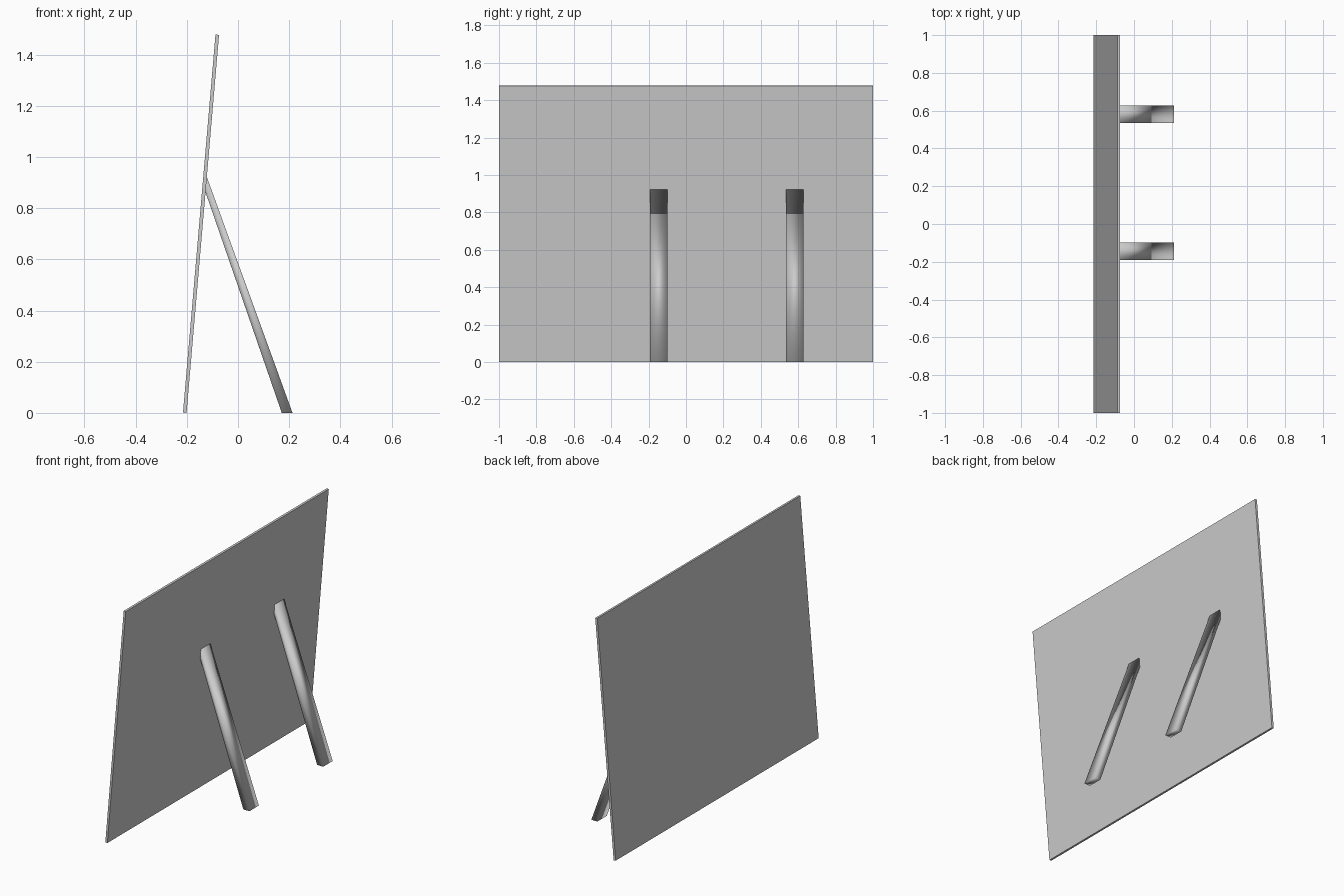
import bpy, bmesh

if "Cube" in bpy.data.objects:
    bpy.data.objects.remove(bpy.data.objects["Cube"])


def extrude_profile(name, profile, y0, y1, smooth=False):
    """Extrude an x/z outline from y0 to y1."""
    bm = bmesh.new()
    face = bm.faces.new([bm.verts.new((x, y0, z)) for x, z in profile])
    ext = bmesh.ops.extrude_face_region(bm, geom=[face])
    moved = [g for g in ext["geom"] if isinstance(g, bmesh.types.BMVert)]
    bmesh.ops.translate(bm, verts=moved, vec=(0, y1 - y0, 0))
    bmesh.ops.recalc_face_normals(bm, faces=bm.faces)
    for f in bm.faces:
        f.smooth = smooth
    mesh = bpy.data.meshes.new(name)
    bm.to_mesh(mesh)
    bm.free()
    obj = bpy.data.objects.new(name, mesh)
    bpy.context.collection.objects.link(obj)
    return obj


# Leaning board
extrude_profile("board", [(-0.215, 0.001), (-0.201, 0), (-0.074, 1.477), (-0.088, 1.478)], -1, 1)

# Support struts, cut flush with the board and the floor
strut_profile = [(0.171, 0), (0.213, 0), (-0.122, 0.922), (-0.127, 0.862)]
for side, y in (("near", -0.145), ("far", 0.582)):
    extrude_profile(f"{side}_strut", strut_profile, y - 0.0465, y + 0.0465, smooth=True)
